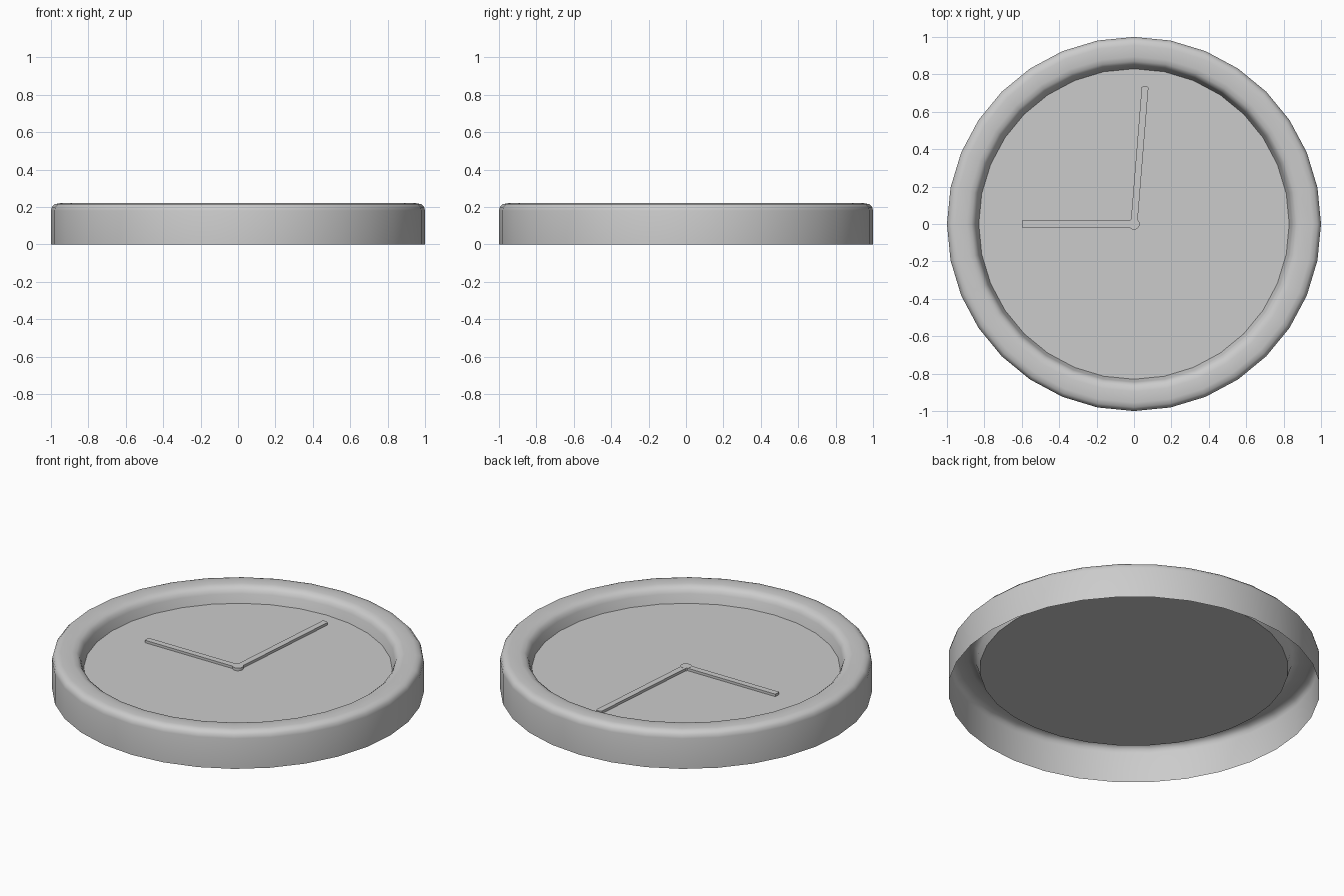
import bpy, bmesh, math
from mathutils import Matrix

if "Cube" in bpy.data.objects:
    bpy.data.objects.remove(bpy.data.objects["Cube"])

FACE_Z = 0.13
SIDES = 32


def make_object(name, bm, smooth=False):
    mesh = bpy.data.meshes.new(name)
    bmesh.ops.recalc_face_normals(bm, faces=bm.faces)
    bm.to_mesh(mesh)
    bm.free()
    ob = bpy.data.objects.new(name, mesh)
    bpy.context.collection.objects.link(ob)
    if smooth:
        bpy.context.view_layer.objects.active = ob
        ob.select_set(True)
        bpy.ops.object.shade_smooth_by_angle(angle=math.radians(40))
        ob.select_set(False)
    return ob


# Rim: open-bottomed shell lathed from one profile
def rim():
    bm = bmesh.new()
    profile = [(1.0, 0.0), (1.0, 0.18), (0.995, 0.2), (0.98, 0.215), (0.955, 0.22),
               (0.895, 0.22), (0.87, 0.214), (0.853, 0.2), (0.845, 0.18), (0.83, FACE_Z)]
    rings = []
    for i in range(SIDES):
        a = 2 * math.pi * i / SIDES
        rings.append([bm.verts.new((r * math.cos(a), r * math.sin(a), z)) for r, z in profile])
    for i in range(SIDES):
        p, q = rings[i], rings[(i + 1) % SIDES]
        for k in range(len(profile) - 1):
            bm.faces.new((p[k], q[k], q[k + 1], p[k + 1]))
    make_object("clock_rim", bm, True)


# Dial: thin flat disc closing the rim
def dial():
    bm = bmesh.new()
    bmesh.ops.create_circle(bm, cap_ends=True, segments=SIDES, radius=0.83,
                            matrix=Matrix.Translation((0, 0, FACE_Z))
                            @ Matrix.Rotation(math.pi / 2, 4, 'Z'))
    make_object("clock_dial", bm)


# Hand: slim bar with clipped tip corners, pointing along the given angle
def hand(name, length, width, angle, clip, height):
    bm = bmesh.new()
    w = width / 2
    outline = [(0, -w), (length - clip, -w), (length, -w + clip),
               (length, w - clip), (length - clip, w), (0, w)]
    face = bm.faces.new([bm.verts.new((x, y, FACE_Z)) for x, y in outline])
    out = bmesh.ops.extrude_face_region(bm, geom=[face])
    bmesh.ops.translate(bm, vec=(0, 0, height),
                        verts=[v for v in out["geom"] if isinstance(v, bmesh.types.BMVert)])
    bm.transform(Matrix.Rotation(angle, 4, 'Z'))
    make_object(name, bm)


# Hub pin at the centre
def hub():
    bm = bmesh.new()
    bmesh.ops.create_cone(bm, cap_ends=True, segments=16, radius1=0.03, radius2=0.03,
                          depth=0.016, matrix=Matrix.Translation((0, 0, FACE_Z + 0.008)))
    make_object("hand_hub", bm, True)


rim()
dial()
hand("hour_hand", 0.6, 0.036, math.pi, 0.001, 0.0145)
hand("minute_hand", 0.74, 0.036, math.atan2(0.74, 0.06), 0.008, 0.015)
hub()
